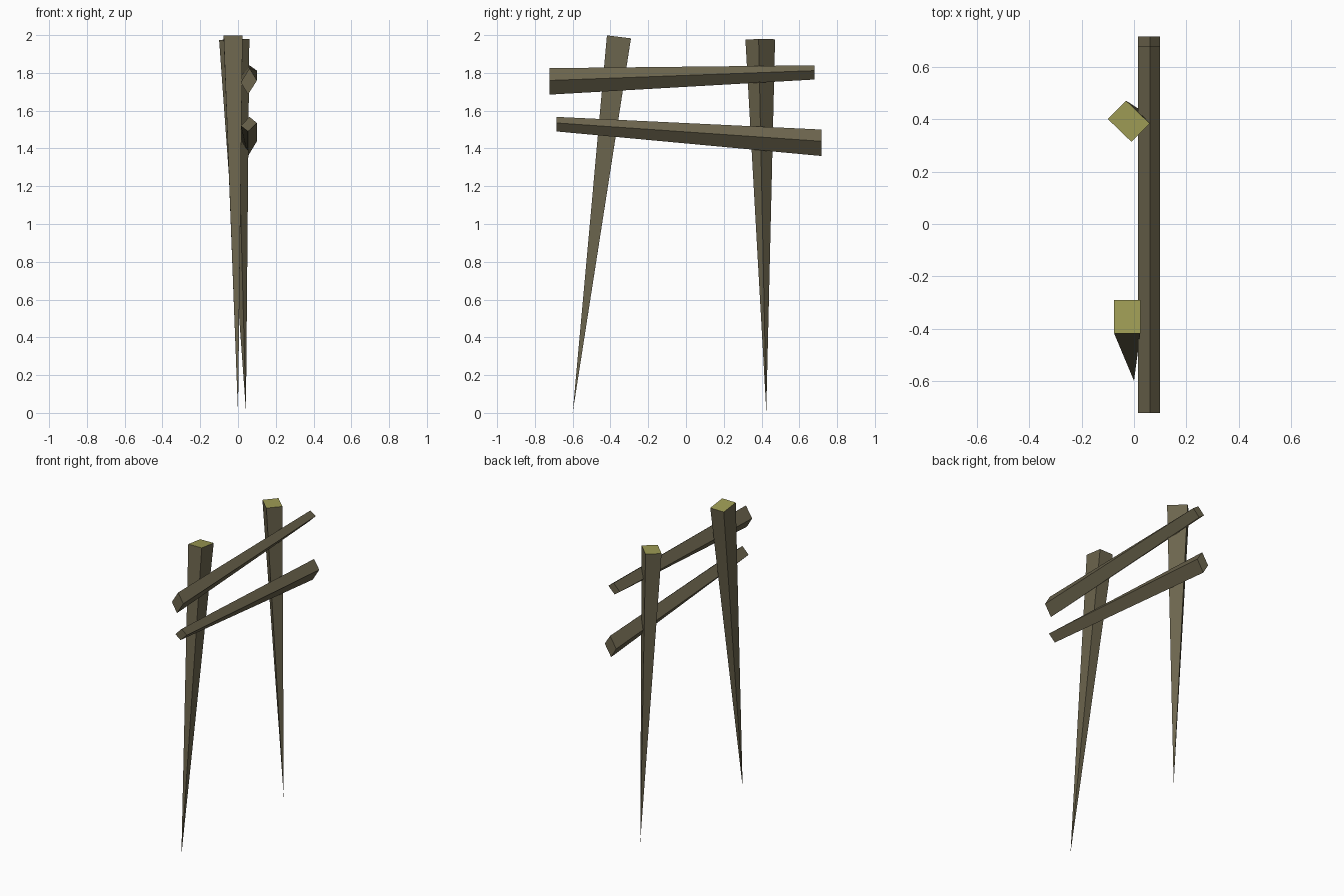
import bpy, bmesh
from mathutils import Vector

if "Cube" in bpy.data.objects:
    bpy.data.objects.remove(bpy.data.objects["Cube"])


def material(name, rgb):
    m = bpy.data.materials.new(name)
    m.diffuse_color = (*rgb, 1)
    m.use_nodes = True
    m.node_tree.nodes["Principled BSDF"].inputs["Base Color"].default_value = m.diffuse_color
    return m


WOOD = material("weathered wood", (0.15, 0.13, 0.075))
CUT = material("fresh cut wood", (0.34, 0.33, 0.09))


def finish(bm, name, mats):
    bmesh.ops.recalc_face_normals(bm, faces=bm.faces[:])
    me = bpy.data.meshes.new(name)
    bm.to_mesh(me)
    bm.free()
    for m in mats:
        me.materials.append(m)
    ob = bpy.data.objects.new(name, me)
    bpy.context.collection.objects.link(ob)
    return ob


def stake(name, tip, top, side_a, side_b):
    """Inverted four-sided spike with a top cut square to its axis."""
    tip, top = Vector(tip), Vector(top)
    axis = (top - tip).normalized()
    a, b = Vector((*side_a, 0)) / 2, Vector((*side_b, 0)) / 2
    bm = bmesh.new()
    ring = []
    for s, t in ((-1, -1), (1, -1), (1, 1), (-1, 1)):
        d = a * s + b * t
        d.z = -(d.x * axis.x + d.y * axis.y) / axis.z
        ring.append(bm.verts.new(top + d))
    point = bm.verts.new(tip)
    bm.faces.new(ring).material_index = 1
    for i in range(4):
        bm.faces.new((ring[i], ring[(i + 1) % 4], point))
    finish(bm, name, (WOOD, CUT))


def rail(name, thick, thin):
    """Four-sided bar; each end is (y, heights of top, outer, bottom, inner edge)."""
    xs = (0.061, 0.1, 0.053, 0.015)
    bm = bmesh.new()
    ends = [[bm.verts.new((x, y, z)) for x, z in zip(xs, zs)] for y, zs in (thick, thin)]
    for e in ends:
        bm.faces.new(e)
    for i in range(4):
        j = (i + 1) % 4
        bm.faces.new((ends[0][i], ends[0][j], ends[1][j], ends[1][i]))
    finish(bm, name, (WOOD,))


# Leaning pointed posts
stake("front_stake", (0.0, -0.6, 0.0), (-0.026, -0.355, 1.99), (0.1, 0.0), (0.0, 0.127))
stake("rear_stake", (0.042, 0.425, 0.01), (-0.02, 0.393, 1.977), (0.07, 0.07), (0.09, -0.087))

# Tapered rails, running in opposite directions
rail("upper_rail", (-0.722, (1.825, 1.76, 1.685, 1.75)), (0.68, (1.84, 1.812, 1.765, 1.793)))
rail("lower_rail", (0.718, (1.5, 1.438, 1.36, 1.425)), (-0.685, (1.567, 1.535, 1.49, 1.52)))
